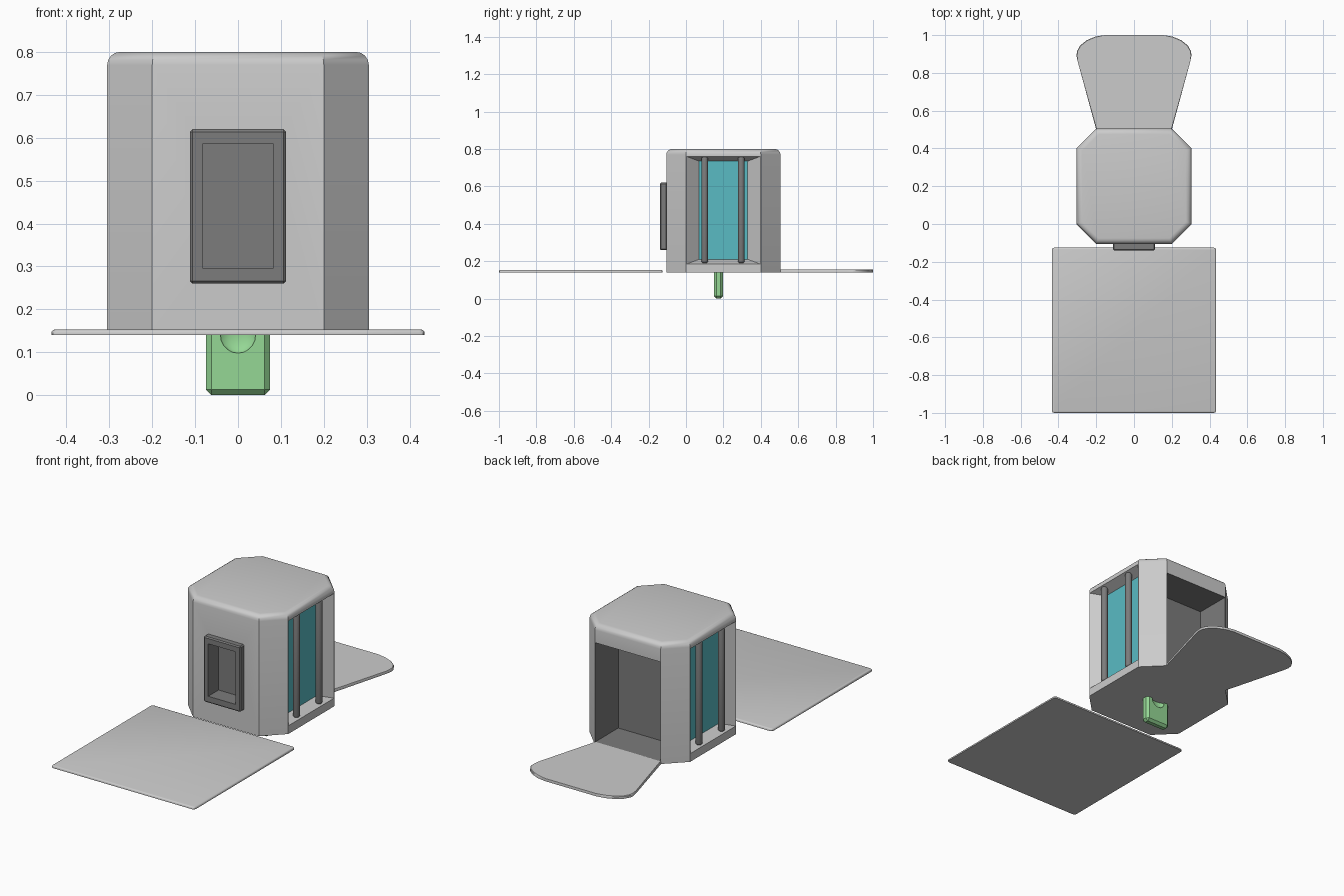
import bpy, bmesh, math
from mathutils import Vector

if "Cube" in bpy.data.objects:
    bpy.data.objects.remove(bpy.data.objects["Cube"])


def material(name, color):
    m = bpy.data.materials.new(name)
    m.diffuse_color = (*color, 1)
    m.use_nodes = True
    m.node_tree.nodes["Principled BSDF"].inputs["Base Color"].default_value = m.diffuse_color
    return m


GREY = material("grey", (0.6, 0.6, 0.6))
DARK = material("dark_grey", (0.2, 0.2, 0.2))
TEAL = material("teal", (0.1, 0.5, 0.55))
GREEN = material("green", (0.3, 0.68, 0.3))


def finish(name, bm, mat):
    bmesh.ops.recalc_face_normals(bm, faces=bm.faces)
    me = bpy.data.meshes.new(name)
    bm.to_mesh(me)
    bm.free()
    ob = bpy.data.objects.new(name, me)
    bpy.context.collection.objects.link(ob)
    me.materials.append(mat)
    return ob


def smooth(ob, angle=35):
    bpy.ops.object.select_all(action='DESELECT')
    bpy.context.view_layer.objects.active = ob
    ob.select_set(True)
    bpy.ops.object.shade_smooth_by_angle(angle=math.radians(angle))


def prism(name, outline, z0, z1, mat, round_top=0.0, segments=3):
    """Extrude an xy outline upward and round its top rim."""
    bm = bmesh.new()
    low = [bm.verts.new((x, y, z0)) for x, y in outline]
    top = [bm.verts.new((x, y, z1)) for x, y in outline]
    n = len(outline)
    bm.faces.new(low[::-1])
    cap = bm.faces.new(top)
    for i in range(n):
        j = (i + 1) % n
        bm.faces.new((low[i], low[j], top[j], top[i]))
    if round_top:
        bmesh.ops.bevel(bm, geom=list(cap.edges), offset=round_top,
                        segments=segments, profile=0.5, affect='EDGES')
    return finish(name, bm, mat)


def box(name, lo, hi, mat, bevel=0.0):
    bm = bmesh.new()
    bmesh.ops.create_cube(bm, size=1)
    lo, hi = Vector(lo), Vector(hi)
    for v in bm.verts:
        v.co = Vector(((lo[i] + hi[i]) / 2 + v.co[i] * (hi[i] - lo[i]) for i in range(3)))
    if bevel:
        bmesh.ops.bevel(bm, geom=list(bm.edges), offset=bevel, segments=1, affect='EDGES')
    return finish(name, bm, mat)


def cut(target, cutter):
    mod = target.modifiers.new("cut", 'BOOLEAN')
    mod.operation = 'DIFFERENCE'
    mod.solver = 'EXACT'
    mod.material_mode = 'TRANSFER'
    mod.object = cutter
    cutter.hide_render = True
    bpy.context.view_layer.objects.active = target
    bpy.ops.object.modifier_apply(modifier=mod.name)


def discard(ob):
    bpy.data.objects.remove(ob, do_unlink=True)


def mirrored(half):
    return half + [(-x, y) for x, y in reversed(half)]


# Cabin: eight-sided tower with a rounded roof rim
cabin = prism("cabin", mirrored([(0.2, -0.105), (0.305, 0.0), (0.305, 0.4), (0.2, 0.505)]),
              0.14, 0.8, GREY, 0.03, 4)

# Open doorway at the back
door = box("door_cutter", (-0.198, 0.305, 0.155), (0.198, 0.6, 0.70), DARK)
cut(cabin, door)
discard(door)

# Front hatch frame and its recess
frame = box("front_hatch_frame", (-0.112, -0.14, 0.26), (0.112, -0.1, 0.62), DARK, 0.006)
slot = box("slot_cutter", (-0.083, -0.2, 0.297), (0.083, -0.05, 0.585), DARK)
cut(cabin, slot)
cut(frame, slot)
discard(slot)

# Side windows: tapered recess, teal pane and two bars each
for side, label in ((1, "right"), (-1, "left")):
    bm = bmesh.new()
    rings = []
    for t in (-0.2, 1.0):
        x = side * (0.305 - 0.06 * t)
        y0, y1 = 0.003 + 0.067 * t, 0.397 - 0.067 * t
        z0, z1 = 0.185 + 0.025 * t, 0.76 - 0.025 * t
        rings.append([bm.verts.new((x, y, z)) for y, z in
                      ((y0, z0), (y1, z0), (y1, z1), (y0, z1))])
    bm.faces.new(rings[0])
    bm.faces.new(rings[1])
    for i in range(4):
        j = (i + 1) % 4
        bm.faces.new((rings[0][i], rings[0][j], rings[1][j], rings[1][i]))
    recess = finish("recess_cutter", bm, GREY)
    cut(cabin, recess)
    discard(recess)

    xs = sorted((side * 0.24, side * 0.248))
    box(label + "_window_pane", (xs[0], 0.07, 0.21), (xs[1], 0.33, 0.735), TEAL)

    for k, y in enumerate((0.1, 0.295)):
        bm = bmesh.new()
        bmesh.ops.create_cone(bm, cap_ends=True, segments=16, radius1=0.018,
                              radius2=0.018, depth=0.57)
        rims = [e for e in bm.edges if abs(e.verts[0].co.z - e.verts[1].co.z) < 1e-5]
        bmesh.ops.bevel(bm, geom=rims, offset=0.012, segments=3, profile=0.5, affect='EDGES')
        bmesh.ops.translate(bm, verts=bm.verts, vec=(side * 0.285, y, 0.475))
        smooth(finish(f"{label}_window_bar_{k + 1}", bm, DARK), 50)

smooth(cabin)
smooth(frame)

# Rear tongue ramp with a rounded end
tongue = prism("rear_ramp", mirrored([(0.2, 0.5), (0.298, 0.86), (0.304, 0.89), (0.302, 0.915),
                                      (0.285, 0.945), (0.25, 0.973), (0.205, 0.992), (0.155, 1.0)]),
               0.14, 0.155, GREY, 0.003, 1)
smooth(tongue)

# Front platform slab
r = 0.012
slab = prism("front_platform", mirrored([(0.435 - r, -1.0), (0.435 - 0.3 * r, -1 + 0.3 * r),
                                         (0.435, -1 + r), (0.435, -0.125 - r),
                                         (0.435 - 0.3 * r, -0.125 - 0.3 * r), (0.435 - r, -0.125)]),
             0.14, 0.153, GREY, 0.008, 3)
smooth(slab)

# Green foot under the cabin, with a round dimple on both faces
foot = box("foot", (-0.075, 0.15, 0.0), (0.075, 0.198, 0.16), GREEN, 0.013)
for y in (0.15, 0.198):
    bm = bmesh.new()
    bmesh.ops.create_uvsphere(bm, u_segments=14, v_segments=10, radius=0.042)
    bmesh.ops.scale(bm, verts=bm.verts, vec=(1, 0.45, 1))
    bmesh.ops.translate(bm, verts=bm.verts, vec=(0, y, 0.14))
    dimple = finish("dimple_cutter", bm, GREEN)
    cut(foot, dimple)
    discard(dimple)
smooth(foot)
